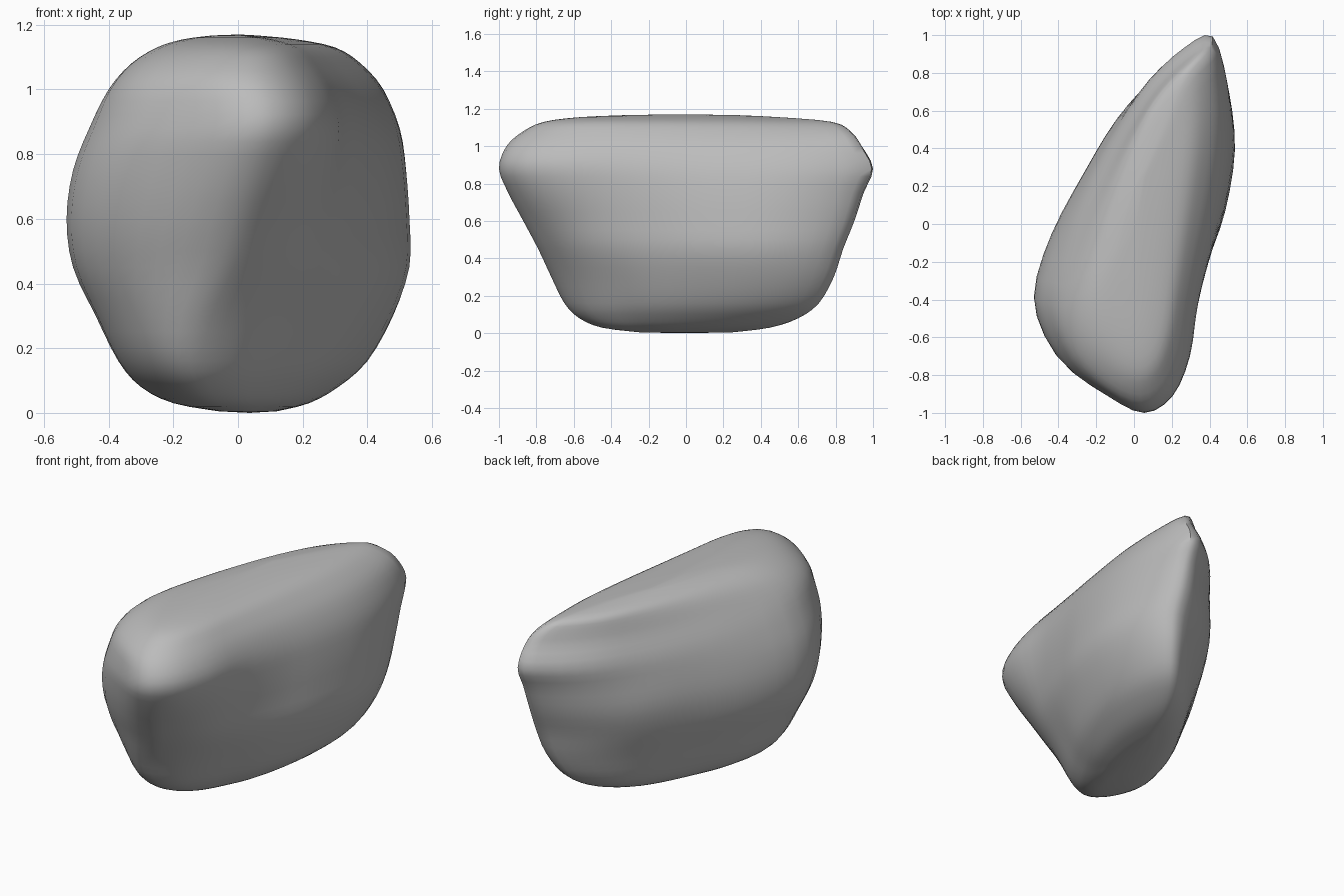
import bpy
import bmesh
import math
from mathutils import Vector

cube = bpy.data.objects.get("Cube")
if cube:
    bpy.data.objects.remove(cube, do_unlink=True)

# Plan outlines, counterclockwise from the front nose
LOWER = [(-.16, -.68), (-.02, -.62), (.09, -.51), (.19, -.36), (.3, -.17), (.38, .06),
         (.43, .33), (.42, .57), (.35, .74), (.24, .72), (.09, .61), (-.05, .44), (-.2, .2),
         (-.33, -.05), (-.4, -.32), (-.36, -.5), (-.27, -.63)]
MIDDLE = [(-.04, -.81), (.09, -.73), (.2, -.6), (.29, -.42), (.39, -.18), (.48, .08),
          (.53, .4), (.5, .68), (.41, .86), (.27, .84), (.09, .73), (-.08, .56), (-.25, .29),
          (-.43, -.04), (-.52, -.36), (-.43, -.61), (-.24, -.76)]
UPPER = [(.05, -1), (.2, -.91), (.29, -.7), (.33, -.43), (.39, -.15), (.45, .13),
         (.49, .45), (.48, .75), (.41, 1), (.26, .94), (.08, .77), (-.07, .54), (-.22, .26),
         (-.36, -.06), (-.46, -.42), (-.36, -.73), (-.14, -.91)]
TOP = [(.03, -.87), (.14, -.8), (.21, -.63), (.25, -.4), (.29, -.15), (.33, .1),
       (.37, .4), (.38, .66), (.36, .88), (.25, .83), (.11, .68), (-.01, .48), (-.13, .22),
       (-.24, -.07), (-.33, -.4), (-.28, -.64), (-.12, -.81)]

# Height, front, back, right and left limit of each level, and its place among the outlines
LEVELS = [(.005, -.25, .25, -.06, .12, 0), (.03, -.45, .45, -.2, .22, 0),
          (.08, -.57, .6, -.3, .31, 0), (.16, -.65, .71, -.37, .4, 0),
          (.3, -.72, .79, -.44, .48, .35), (.45, -.79, .84, -.51, .53, .83),
          (.6, -.87, .9, -.53, .53, 1.25), (.75, -.95, .95, -.51, .52, 1.65),
          (.88, -1, 1, -.46, .5, 2), (1, -.96, .94, -.4, .45, 2.6),
          (1.08, -.87, .88, -.33, .38, 3), (1.13, -.76, .78, -.25, .3, 3),
          (1.155, -.57, .5, -.17, .18, 3), (1.167, -.3, .25, -.08, .06, 3)]
STEPS = 3


def spline(p, q, r, s, t):
    """Point at t on the smooth curve between q and r."""
    return q + t / 2 * (r - p + t * (2 * p - 5 * q + 4 * r - s + t * (3 * (q - r) + s - p)))


def along(rows, place):
    """Smoothly blended row at a place along an open list."""
    last = len(rows) - 1
    place = min(max(place, 0), last)
    i = min(int(place), last - 1)
    return spline(rows[max(i - 1, 0)], rows[i], rows[i + 1], rows[min(i + 2, last)], place - i)


def smooth_outline(points):
    """Closed smooth outline, scaled to fill the unit square."""
    pts = [Vector(p) for p in points]
    n = len(pts)
    out = [spline(pts[i - 1], pts[i], pts[(i + 1) % n], pts[(i + 2) % n], k / STEPS)
           for i in range(n) for k in range(STEPS)]
    low = [min(p[a] for p in out) for a in range(2)]
    high = [max(p[a] for p in out) for a in range(2)]
    return [Vector([(p[a] - low[a]) / (high[a] - low[a]) for a in range(2)]) for p in out]


def add_ring(bm, level, columns):
    """One horizontal loop, blended from the outlines and fitted to its limits."""
    z, front, back, right, left, place = level
    ring = []
    for column in columns:
        p = along(column, place)
        ring.append(bm.verts.new((right + p.x * (left - right), front + p.y * (back - front), z)))
    return ring


def close_end(bm, ring, z):
    """Fan of faces to a middle point."""
    middle = sum((v.co for v in ring), Vector()) / len(ring)
    middle.z = z
    tip = bm.verts.new(middle)
    for i, v in enumerate(ring):
        bm.faces.new((ring[i - 1], v, tip))


# Rock body
bm = bmesh.new()
columns = list(zip(*[smooth_outline(o) for o in (LOWER, MIDDLE, UPPER, TOP)]))
rows = [Vector(r) for r in LEVELS]
rings = [add_ring(bm, along(rows, k / STEPS), columns)
         for k in range((len(rows) - 1) * STEPS + 1)]
for a, b in zip(rings, rings[1:]):
    for i in range(len(a)):
        bm.faces.new((a[i - 1], a[i], b[i], b[i - 1]))
close_end(bm, rings[0], 0)
close_end(bm, rings[-1], 1.17)
bmesh.ops.recalc_face_normals(bm, faces=bm.faces)
mesh = bpy.data.meshes.new("rock")
bm.to_mesh(mesh)
bm.free()
rock = bpy.data.objects.new("rock", mesh)
bpy.context.collection.objects.link(rock)

# Stone colour
stone = bpy.data.materials.new("stone_grey")
stone.use_nodes = True
grey = (.5, .5, .5, 1)
stone.diffuse_color = grey
stone.node_tree.nodes["Principled BSDF"].inputs["Base Color"].default_value = grey
mesh.materials.append(stone)

# Smooth shading with the sharp back edge kept
bpy.ops.object.select_all(action='DESELECT')
rock.select_set(True)
bpy.context.view_layer.objects.active = rock
bpy.ops.object.shade_smooth_by_angle(angle=math.radians(50))
